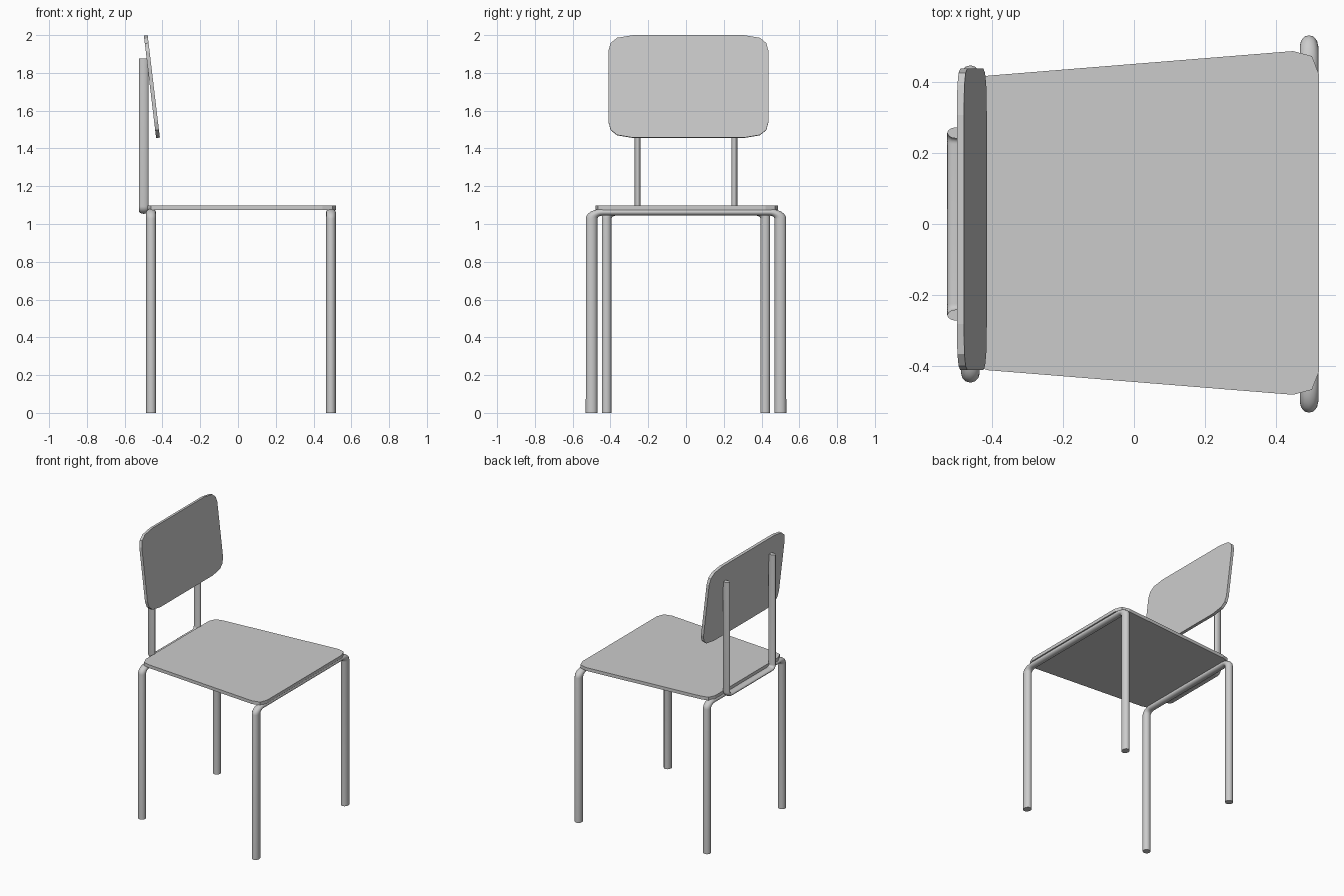
import bpy, bmesh, math

if "Cube" in bpy.data.objects:
    bpy.data.objects.remove(bpy.data.objects["Cube"])


def finish(obj):
    bpy.ops.object.select_all(action='DESELECT')
    obj.select_set(True)
    bpy.context.view_layer.objects.active = obj


def u_tube(name, location, scale, flip=False):
    """Round tube bent into an arch with its open ends on local z = 0."""
    half, top, bend = 0.42, 1.518, 0.05
    right = [(0, half, 0)]
    for i in range(7):
        a = math.radians(15 * i)
        right.append((0, half - bend + bend * math.cos(a),
                      top - bend + bend * math.sin(a)))
    path = right + [(x, -y, z) for x, y, z in reversed(right)]
    curve = bpy.data.curves.new(name, 'CURVE')
    curve.dimensions = '3D'
    curve.bevel_depth = 0.026
    curve.bevel_resolution = 4
    curve.use_fill_caps = True
    spline = curve.splines.new('POLY')
    spline.points.add(len(path) - 1)
    for p, co in zip(spline.points, path):
        p.co = (*co, 1)
    obj = bpy.data.objects.new(name, curve)
    bpy.context.collection.objects.link(obj)
    obj.location = location
    obj.scale = scale
    if flip:
        obj.rotation_euler.x = math.pi
    finish(obj)
    bpy.ops.object.convert(target='MESH')
    bpy.ops.object.shade_smooth_by_angle(angle=math.radians(40))
    return bpy.context.object


def plate(name, half_outline, thickness):
    """Flat board; outline is mirrored across local y = 0."""
    outline = half_outline + [(x, -y) for x, y in reversed(half_outline)]
    bm = bmesh.new()
    face = bm.faces.new([bm.verts.new((x, y, -thickness / 2)) for x, y in outline])
    ext = bmesh.ops.extrude_face_region(bm, geom=[face], use_keep_orig=True)
    for v in ext['geom']:
        if isinstance(v, bmesh.types.BMVert):
            v.co.z += thickness
    bmesh.ops.recalc_face_normals(bm, faces=bm.faces)
    mesh = bpy.data.meshes.new(name)
    bm.to_mesh(mesh)
    bm.free()
    obj = bpy.data.objects.new(name, mesh)
    bpy.context.collection.objects.link(obj)
    return obj


# Leg arches: the front one is wider
u_tube("rear_legs", (-0.46, 0, 0), (1, 1, 0.7))
u_tube("front_legs", (0.492, 0, 0), (1, 1.19, 0.7))

# Upturned arch carrying the backrest
u_tube("back_support", (-0.499, 0, 1.875), (1, 0.61, 0.532), flip=True)

# Tapered seat with clipped corners
seat = plate("seat", [(0.52, 0.418), (0.50, 0.469), (0.447, 0.483),
                      (-0.41, 0.414), (-0.46, 0.40), (-0.48, 0.355)], 0.023)
seat.location = (0, 0.003, 1.0865)

# Tilted backrest with rounded corners
h, w = 0.273, 0.424
corner = [(0, 0.13), (0.014, 0.046), (0.042, 0.012), (0.085, 0)]
upper = [(h - a, w - b) for a, b in corner]
back = plate("backrest", upper + [(-x, y) for x, y in reversed(upper)], 0.02)
back.location = (-0.456, 0.013, 1.7275)
back.rotation_euler.y = -math.radians(96.8)
